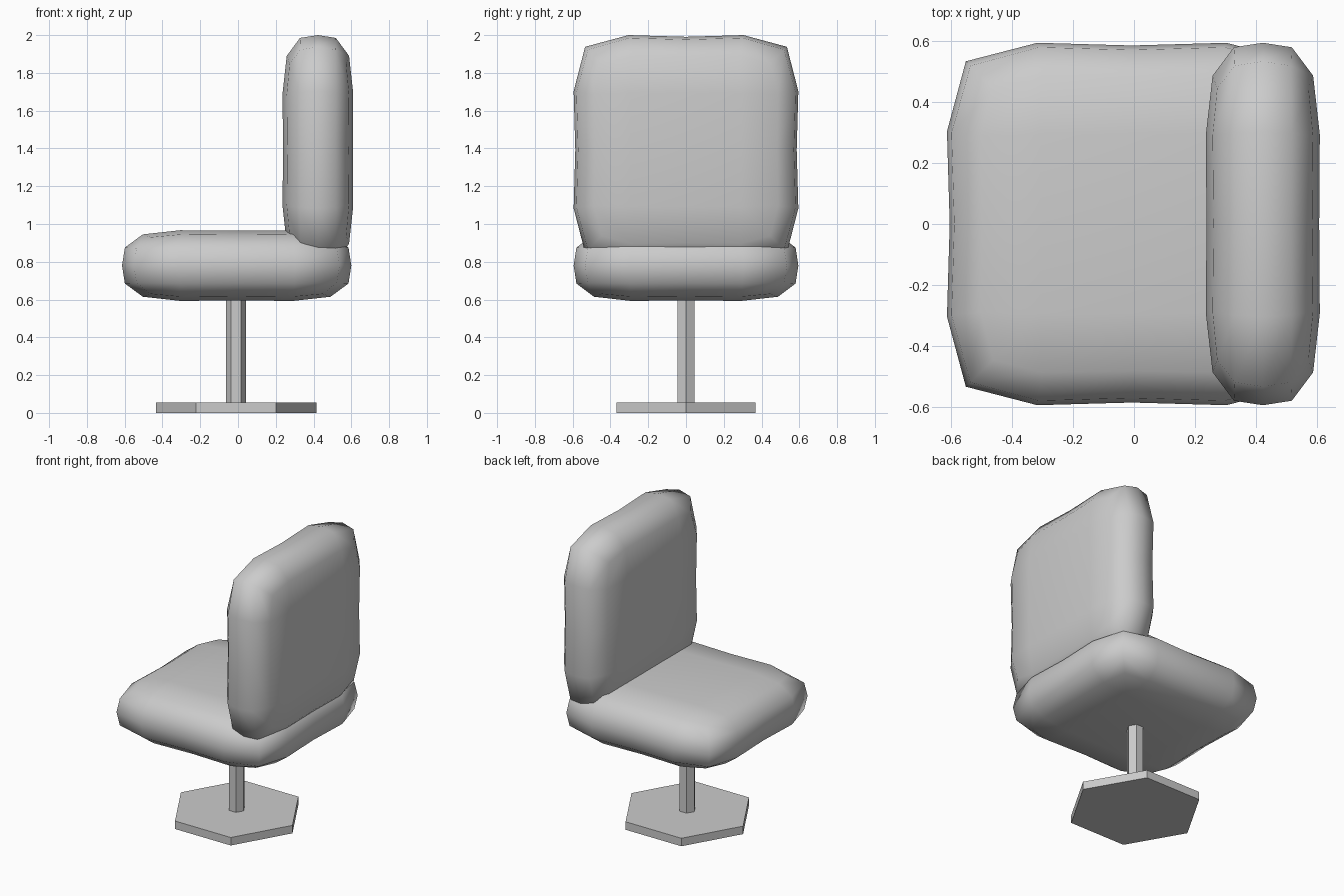
import bpy, bmesh, math
from mathutils import Matrix
from itertools import product

if "Cube" in bpy.data.objects:
    bpy.data.objects.remove(bpy.data.objects["Cube"])

# Cushion profile: grid index (a >= b, c) in one octant -> position
PILLOW = {
    (2, 0, 0): (0.598, 0.0, 0.0), (2, 1, 0): (0.607, 0.31, 0.0), (2, 2, 0): (0.545, 0.545, 0.0),
    (2, 0, 1): (0.583, 0.0, 0.093), (2, 1, 1): (0.592, 0.305, 0.095), (2, 2, 1): (0.53, 0.53, 0.092),
    (2, 0, 2): (0.492, 0.0, 0.162), (2, 1, 2): (0.497, 0.295, 0.165), (2, 2, 2): (0.455, 0.455, 0.15),
    (1, 0, 2): (0.3, 0.0, 0.185), (1, 1, 2): (0.3, 0.3, 0.187), (0, 0, 2): (0.0, 0.0, 0.184),
}


def pillow_point(i, j, k):
    a, b, c = abs(i), abs(j), abs(k)
    if a >= b:
        x, y, z = PILLOW[a, b, c]
    else:
        y, x, z = PILLOW[b, a, c]
    return (math.copysign(x, i), math.copysign(y * 0.98, j), math.copysign(z, k))


def cushion(name, matrix):
    bm = bmesh.new()
    verts = {p: bm.verts.new(pillow_point(*p))
             for p in product(range(-2, 3), repeat=3) if max(map(abs, p)) == 2}
    # six sides of 4 x 4 quads
    for axis, side in product(range(3), (-2, 2)):
        for u, v in product(range(-2, 2), repeat=2):
            quad = []
            for du, dv in ((0, 0), (1, 0), (1, 1), (0, 1)):
                p = [u + du, v + dv]
                p.insert(axis, side)
                quad.append(verts[tuple(p)])
            bm.faces.new(quad)
    bm.transform(matrix)
    bmesh.ops.recalc_face_normals(bm, faces=bm.faces)
    for f in bm.faces:
        f.smooth = True
    mesh = bpy.data.meshes.new(name)
    bm.to_mesh(mesh)
    bm.free()
    bpy.context.collection.objects.link(bpy.data.objects.new(name, mesh))


def hex_prism(name, radius, z0, z1):
    bpy.ops.mesh.primitive_cylinder_add(vertices=6, radius=radius, depth=z1 - z0,
                                        location=(-0.01, 0, (z0 + z1) / 2),
                                        rotation=(0, 0, math.pi / 2))
    bpy.context.object.name = name


# Seat, and the same cushion stood upright as the backrest
cushion("seat", Matrix.Translation((-0.007, 0, 0.78)))
cushion("backrest", Matrix.Translation((0.423, 0, 1.393)) @ Matrix.Rotation(math.pi / 2, 4, 'Y'))

# Pedestal
hex_prism("base_plate", 0.425, 0.0, 0.055)
hex_prism("post", 0.053, 0.05, 0.65)
